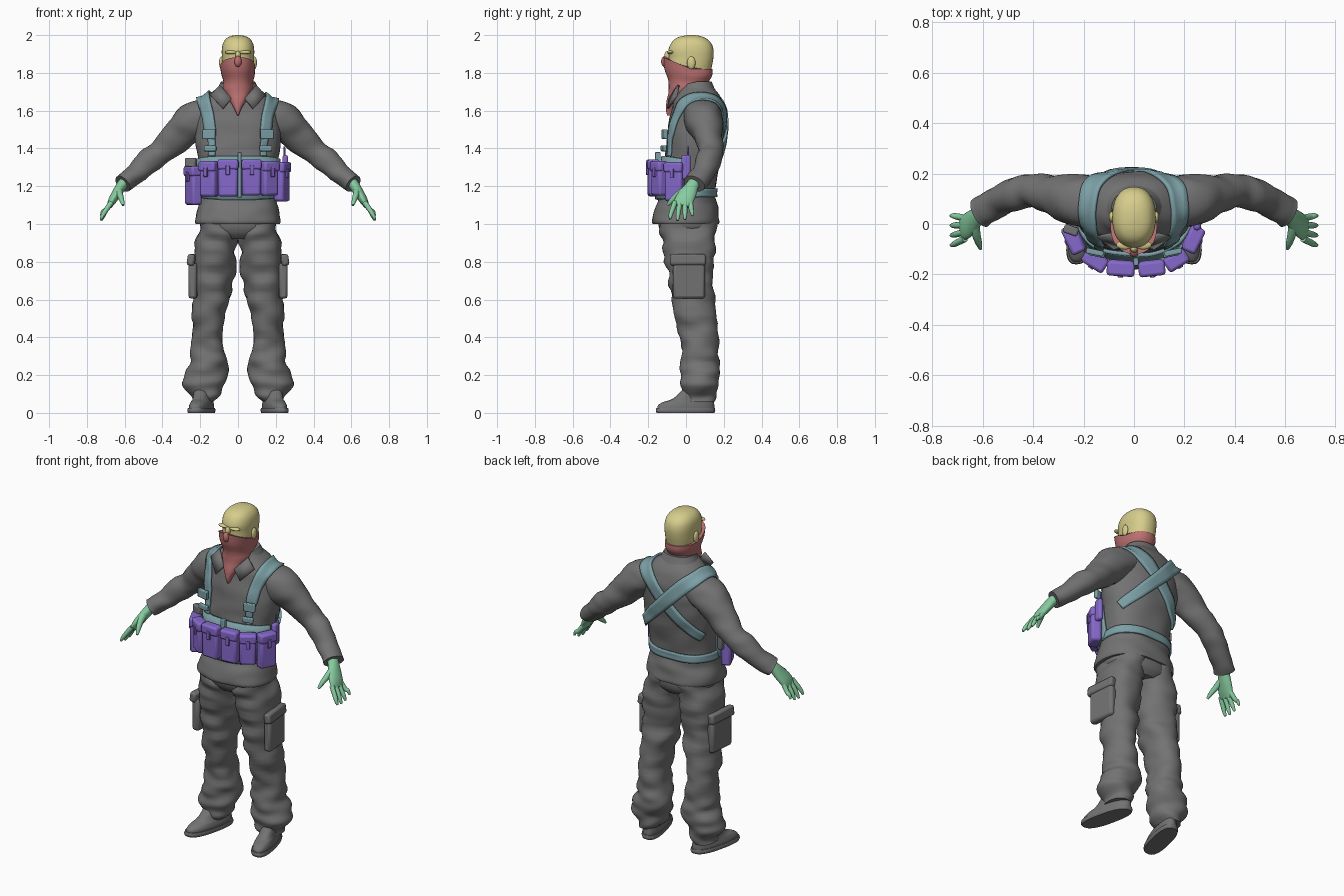
import bpy, bmesh, math
from mathutils import Vector, Matrix, noise
from mathutils.bvhtree import BVHTree

if bpy.data.objects.get("Cube"):
    bpy.data.objects.remove(bpy.data.objects["Cube"])


def material(name, *rgb):
    mat = bpy.data.materials.new(name)
    mat.use_nodes = True
    mat.diffuse_color = (*rgb, 1)
    mat.node_tree.nodes["Principled BSDF"].inputs["Base Color"].default_value = (*rgb, 1)
    return mat


CLOTH = material("grey cloth", .17, .17, .17)
SKIN = material("yellow skin", .67, .61, .26)
SCARF = material("red scarf", .49, .16, .16)
WEBBING = material("teal webbing", .2, .35, .38)
POUCH = material("purple pouch", .24, .14, .6)
GLOVE = material("green glove", .24, .6, .35)
parts = []


def make(name, verts, faces, mat, mirror=False, bevel=0, thick=0):
    mesh = bpy.data.meshes.new(name)
    mesh.from_pydata([tuple(v) for v in verts], [], faces)
    bm = bmesh.new()
    bm.from_mesh(mesh)
    bmesh.ops.recalc_face_normals(bm, faces=bm.faces)
    bm.to_mesh(mesh)
    bm.free()
    mesh.materials.append(mat)
    obj = bpy.data.objects.new(name, mesh)
    bpy.context.collection.objects.link(obj)
    if thick:
        solid = obj.modifiers.new("thickness", "SOLIDIFY")
        solid.thickness, solid.offset = thick, 0
    if bevel:
        mod = obj.modifiers.new("bevel", "BEVEL")
        mod.width, mod.segments = bevel, 2
    if mirror:
        obj.modifiers.new("mirror", "MIRROR")
    parts.append(obj)
    return obj


def smooth(secs, k=4):
    """Catmull-Rom interpolation of tuples."""
    out, last = [], len(secs) - 1
    for i in range(last):
        four = secs[max(i - 1, 0)], secs[i], secs[i + 1], secs[min(i + 2, last)]
        for t in (j / k for j in range(k)):
            out.append(tuple(.5 * (2 * q + (r - p) * t + (2 * p - 5 * q + 4 * r - s) * t * t
                                   + (3 * q - p - 3 * r + s) * t ** 3) for p, q, r, s in zip(*four)))
    return out + [secs[-1]]


def skin_rings(name, rings, mat, mirror=False):
    n = len(rings[0])
    verts = [p for ring in rings for p in ring]
    faces = [(r * n + i, r * n + (i + 1) % n, (r + 1) * n + (i + 1) % n, (r + 1) * n + i)
             for r in range(len(rings) - 1) for i in range(n)]
    faces += [tuple(range(n)), tuple(range(len(verts) - n, len(verts)))]
    return make(name, verts, faces, mat, mirror)


def oval(c, u, v, n, power, fold):
    ring = []
    for i in range(n):
        a = math.tau * i / n
        co, si = math.cos(a), math.sin(a)
        d = (u * math.copysign(abs(co) ** (2 / power), co)
             + v * math.copysign(abs(si) ** (2 / power), si))
        p = c + d
        ring.append(p + d.normalized() * fold * noise.noise(Vector((p.x * 8, p.y * 8, p.z * 17))))
    return ring


def stack(name, secs, mat, mirror=False, power=2.3, fold=0, warp=None, n=40):
    """Horizontal ovals from (z, x min, x max, y min, y max)."""
    rings = []
    for z, x0, x1, y0, y1 in smooth(secs):
        ring = oval(Vector(((x0 + x1) / 2, (y0 + y1) / 2, z)), Vector(((x1 - x0) / 2, 0, 0)),
                    Vector((0, (y1 - y0) / 2, 0)), n, power, fold)
        rings.append([warp(p) for p in ring] if warp else ring)
    return skin_rings(name, rings, mat, mirror)


def centred(secs):
    return [(z, -rx, rx, y0, y1) for z, rx, y0, y1 in secs]


def tube(name, secs, mat, mirror=True, fold=0, n=28):
    """Ovals across a path from (x, y, z, radius, radius along y)."""
    secs = smooth(secs)
    rings = []
    for i, s in enumerate(secs):
        t = (Vector(secs[min(i + 1, len(secs) - 1)][:3]) - Vector(secs[max(i - 1, 0)][:3])).normalized()
        v = (Vector((0, 1, 0)) - t * t.y).normalized()
        rings.append(oval(Vector(s[:3]), v.cross(t) * s[3], v * s[4], n, 2, fold))
    return skin_rings(name, rings, mat, mirror)


def box(name, centre, size, turn, mat, mirror=False, bevel=.012, tilt=0):
    m = (Matrix.Translation(centre) @ Matrix.Rotation(math.radians(turn), 4, "Z")
         @ Matrix.Rotation(math.radians(tilt), 4, "X"))
    verts = [m @ Vector((x * size[0] / 2, y * size[1] / 2, z * size[2] / 2))
             for x in (-1, 1) for y in (-1, 1) for z in (-1, 1)]
    faces = [(0, 1, 3, 2), (4, 6, 7, 5), (0, 4, 5, 1), (2, 3, 7, 6), (0, 2, 6, 4), (1, 5, 7, 3)]
    return make(name, verts, faces, mat, mirror, bevel)


def ellipsoid(name, c, r, mat, mirror=False):
    rings = [oval(Vector((c[0], c[1], c[2] - r[2] * math.cos(a))), Vector((r[0] * math.sin(a), 0, 0)),
                  Vector((0, r[1] * math.sin(a), 0)), 20, 2, 0)
             for a in (math.pi * (i + .1) / 10.2 for i in range(11))]
    return skin_rings(name, rings, mat, mirror)


# Jacket body, sleeves and collar
jacket = stack("jacket", centred([
    (1, .222, -.175, .175), (1.02, .226, -.18, .178), (1.08, .215, -.165, .168), (1.14, .2, -.14, .155),
    (1.25, .2, -.12, .165), (1.36, .215, -.11, .185), (1.46, .225, -.1, .2), (1.56, .225, -.085, .205),
    (1.63, .205, -.07, .198), (1.68, .16, -.05, .18), (1.72, .105, -.035, .15), (1.74, .085, -.02, .13),
]), CLOTH, fold=.009, n=56)
sleeves = tube("sleeves", [
    (.13, .08, 1.585, .09, .1), (.2, .09, 1.56, .1, .105), (.26, .105, 1.52, .095, .095),
    (.32, .12, 1.465, .085, .078), (.4, .13, 1.39, .068, .066), (.46, .122, 1.34, .066, .064),
    (.53, .095, 1.28, .058, .06), (.59, .055, 1.228, .05, .06), (.61, .042, 1.212, .05, .06),
], CLOTH, fold=.012)
stack("collar", centred([(1.69, .125, -.045, .165), (1.72, .108, -.04, .15), (1.755, .09, -.03, .135)]),
      CLOTH, warp=lambda p: p + Vector((0, 0, .25 * min(0, p.y - .06))))
make("collar_wings", [(.035, -.085, 1.665), (.095, -.04, 1.735), (.145, -.05, 1.68), (.08, -.096, 1.61)],
     [(0, 1, 2, 3)], CLOTH, True, 0, .012)

# Trousers with cargo pockets
stack("trouser_seat", centred([(.92, .1, -.1, .13), (.95, .17, -.13, .155), (.99, .2, -.145, .165),
                               (1.04, .2, -.145, .16)]), CLOTH)
stack("trouser_legs", [
    (.06, .125, .245, -.01, .145), (.09, .105, .255, -.02, .16), (.14, .08, .275, -.03, .17),
    (.19, .062, .282, -.03, .18), (.25, .06, .265, -.02, .178), (.31, .062, .25, -.025, .17),
    (.4, .075, .24, -.035, .17), (.5, .06, .24, -.05, .16), (.6, .042, .238, -.075, .15),
    (.7, .025, .24, -.09, .14), (.8, .013, .238, -.11, .145), (.9, .004, .225, -.13, .16),
    (.97, .0, .208, -.14, .165), (1.02, .0, .2, -.14, .16)], CLOTH, True, 2.2, .022)
box("cargo_pockets", (.234, .015, .7), (.17, .045, .19), 95, CLOTH, True, .015)
box("cargo_flaps", (.242, .01, .81), (.19, .04, .06), 95, CLOTH, True, .012, -8)


# Shoes with toes turned slightly out
def toe_out(p):
    return Vector((p.x - .22 * (p.y - .05), p.y, p.z))


stack("shoe_soles", [(0, .125, .24, -.155, .15), (.012, .122, .243, -.16, .155), (.026, .124, .24, -.156, .152)],
      CLOTH, True, 2.6, warp=toe_out)
stack("shoe_uppers", [(.02, .128, .238, -.152, .15), (.04, .128, .236, -.148, .15), (.058, .132, .232, -.12, .148),
                      (.075, .136, .23, -.07, .146), (.12, .14, .23, -.02, .142)], CLOTH, True, warp=toe_out)

# Head, ears and brow
stack("head", centred([
    (1.7, .062, -.03, .11), (1.76, .066, -.06, .115), (1.8, .077, -.085, .128), (1.84, .083, -.092, .138),
    (1.88, .085, -.09, .145), (1.92, .086, -.093, .146), (1.955, .08, -.08, .135), (1.98, .064, -.058, .11),
    (1.994, .04, -.025, .08), (2, .012, .015, .045)]), SKIN)
ellipsoid("ears", (.088, .028, 1.853), (.012, .022, .034), SKIN, True)
ellipsoid("brow", (.036, -.083, 1.909), (.034, .018, .01), SKIN, True)
ellipsoid("nose_bridge", (0, -.098, 1.892), (.014, .016, .025), SKIN)


# Face scarf, raised over the nose and hanging to a point
def raise_front(p):
    weight = max(0, min(1, (p.z - 1.74) * 13))
    return p + Vector((0, 0, .42 * max(0, .03 - p.y) * weight))


stack("face_scarf", centred([
    (1.575, .004, -.1, -.07), (1.61, .02, -.108, -.05), (1.66, .046, -.1, 0), (1.71, .078, -.09, .1),
    (1.75, .076, -.092, .12), (1.785, .086, -.112, .135), (1.82, .091, -.118, .14)]),
    SCARF, fold=.006, warp=raise_front)
ellipsoid("scarf_nose", (0, -.11, 1.86), (.02, .022, .03), SCARF)

# Gloved hands
tube("palms", [(.59, .05, 1.232, .03, .034), (.615, .035, 1.205, .028, .034), (.64, .012, 1.165, .026, .045),
               (.665, -.01, 1.125, .022, .05), (.68, -.018, 1.095, .014, .046)], GLOVE)
for i, label in enumerate(["index", "middle", "ring", "little"]):
    y, drop = -.058 + .027 * i, (.008, 0, .005, .025)[i]
    tube(label + "_fingers", [(.67, y, 1.115, .014, .014), (.698, y * 1.25, 1.075, .013, .013),
                              (.715, y * 1.4, 1.04 + drop, .011, .011), (.725, y * 1.45, 1.018 + drop, .006, .006)],
         GLOVE, n=12)
tube("thumbs", [(.63, 0, 1.18, .02, .022), (.625, -.04, 1.155, .017, .019), (.615, -.075, 1.125, .013, .014),
                (.608, -.098, 1.1, .007, .007)], GLOVE, n=12)

# Straps draped over the jacket
bpy.context.view_layer.update()
graph = bpy.context.evaluated_depsgraph_get()
surfaces = [BVHTree.FromObject(obj, graph) for obj in (jacket, sleeves)]


def drape(p, lift):
    core = Vector((p.x * .5, .05, min(p.z, 1.5)))
    out = (p - core).normalized()
    start = core + out * ((p - core).length + .07)
    hits = [tree.ray_cast(start, -out, .3)[0] for tree in surfaces]
    reach = [(h - core).length for h in hits if h]
    return core + out * (max(reach) + lift) if reach else p


def ribbon(name, path, lift=.006, thick=.012, across=5):
    """Band through (x, y, z, width) points."""
    path, verts = smooth(path, 7), []
    for i, s in enumerate(path):
        p = Vector(s[:3])
        t = Vector(path[min(i + 1, len(path) - 1)][:3]) - Vector(path[max(i - 1, 0)][:3])
        normal = p - Vector((p.x * .5, .05, min(p.z, 1.5)))
        side = t.cross(normal).normalized()
        verts += [drape(p + side * s[3] * (j / (across - 1) - .5), lift) for j in range(across)]
    faces = [(r * across + j, r * across + j + 1, (r + 1) * across + j + 1, (r + 1) * across + j)
             for r in range(len(path) - 1) for j in range(across - 1)]
    return make(name, verts, faces, WEBBING, thick=thick)


for side, label, lift in ((1, "left", .006), (-1, "right", .013)):
    ribbon(label + "_shoulder_strap", [(side * x, y, z, w) for x, y, z, w in [
        (.145, -.115, 1.36, .04), (.15, -.11, 1.44, .045), (.16, -.1, 1.5, .07), (.175, -.08, 1.59, .075),
        (.192, -.02, 1.67, .08), (.19, .08, 1.695, .08), (.15, .17, 1.65, .08), (.0, .21, 1.5, .075),
        (-.12, .185, 1.38, .065), (-.19, .11, 1.3, .05)]], lift)
box("strap_buckles", (.155, -.112, 1.475), (.07, .022, .05), 12, WEBBING, True, .005)
box("strap_sliders", (.148, -.118, 1.4), (.065, .022, .03), 12, WEBBING, True, .005)
ribbon("back_belt", [(.2, -.03, 1.16, .045), (.2, .08, 1.165, .045), (.1, .15, 1.165, .045), (0, .165, 1.165, .045),
                     (-.1, .15, 1.165, .045), (-.2, .08, 1.165, .045), (-.2, -.03, 1.16, .045)])
ribbon("pouch_backing", [(.2, .0, 1.245, .2), (.17, -.08, 1.245, .22), (.08, -.12, 1.245, .23), (0, -.13, 1.245, .23),
                         (-.08, -.12, 1.245, .23), (-.17, -.08, 1.245, .22), (-.2, 0, 1.245, .2)], .012, .016)
box("centre_tab", (.008, -.15, 1.26), (.022, .03, .24), 0, WEBBING, bevel=.004)

# Pouches with lids and pull tabs, wrapped around the waist
for i, (x, y, turn, width, low, high) in enumerate([
        (.07, -.172, 6, .1, 1.15, 1.335), (.165, -.14, 33, .09, 1.15, 1.325), (.232, -.06, 65, .1, 1.12, 1.32),
        (-.052, -.172, -4, .105, 1.145, 1.335), (-.152, -.142, -33, .095, 1.145, 1.325),
        (-.236, -.06, -65, .11, 1.1, 1.3)]):
    label = "pouch_" + str(i + 1)
    out = Matrix.Rotation(math.radians(turn), 3, "Z") @ Vector((0, -1, 0))
    base = Vector((x, y, 0))
    box(label, base + Vector((0, 0, (low + high) / 2)), (width, .058, high - low), turn, POUCH, bevel=.014)
    box(label + "_lid", base + out * .005 + Vector((0, 0, high - .02)), (width + .006, .06, .055), turn, POUCH)
    box(label + "_tab", base + out * .034 + Vector((0, 0, high - .05)), (.022, .012, .05), turn, POUCH, bevel=.003)
box("radio_pouch", (.25, .0, 1.3), (.03, .05, .13), 0, POUCH)
tube("radio_aerial", [(.246, .01, 1.33, .006, .006), (.246, .012, 1.41, .004, .004)], POUCH, False, n=8)
box("tool_handle", (-.25, -.025, 1.325), (.06, .035, .05), -20, CLOTH, bevel=.008)
box("tool_body", (-.235, -.01, 1.26), (.03, .05, .12), -10, CLOTH, bevel=.008)

# Smooth shading with sharp edges kept
for obj in bpy.context.view_layer.objects:
    obj.select_set(obj in parts)
bpy.context.view_layer.objects.active = jacket
bpy.ops.object.shade_smooth_by_angle(angle=math.radians(40))
